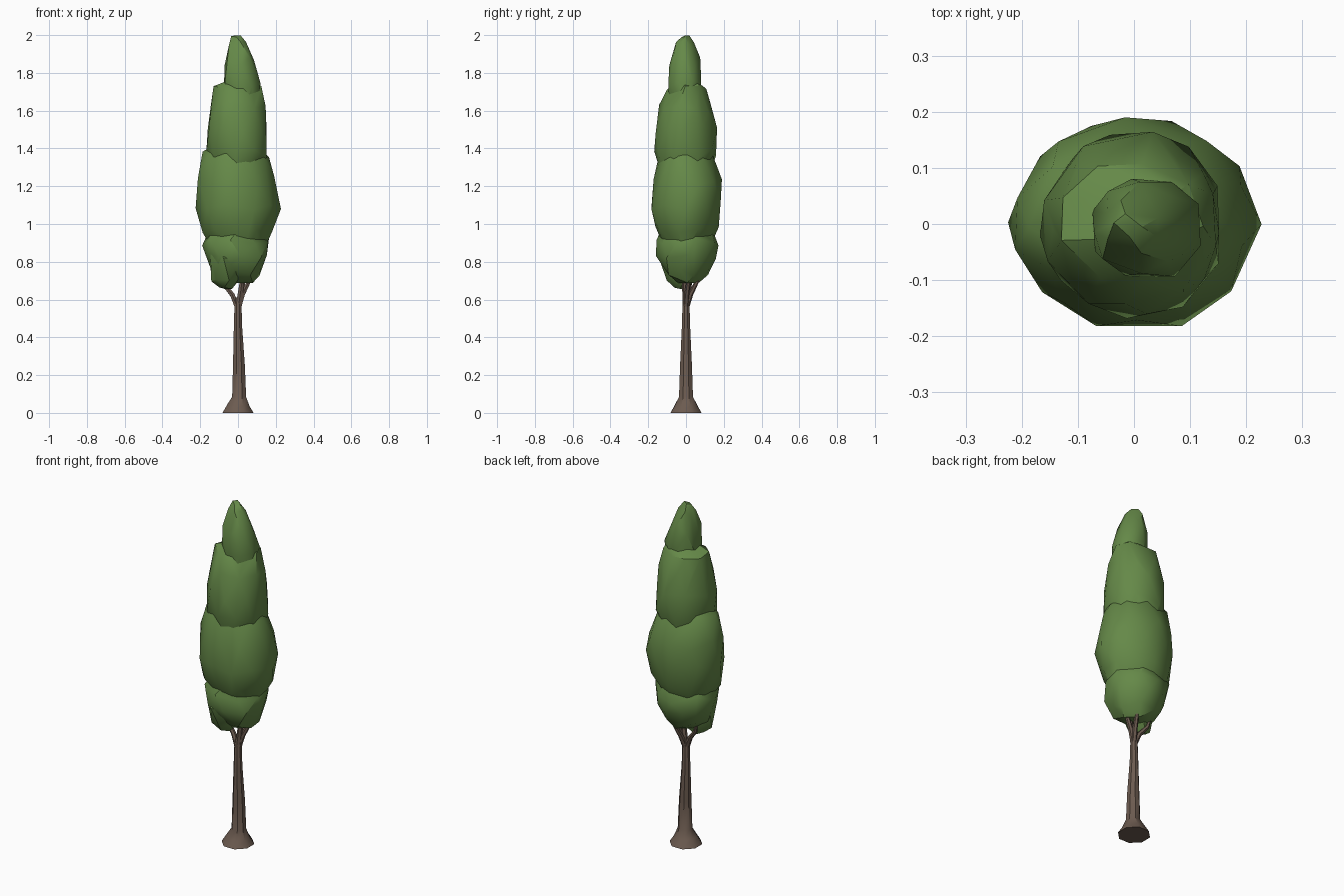
import bpy, bmesh, math, random
from mathutils import Vector

random.seed(4)
cube = bpy.data.objects.get("Cube")
if cube:
    bpy.data.objects.remove(cube)


def material(name, rgb):
    m = bpy.data.materials.new(name)
    m.use_nodes = True
    m.diffuse_color = (*rgb, 1)
    m.node_tree.nodes["Principled BSDF"].inputs["Base Color"].default_value = (*rgb, 1)
    return m


leaf = material("leaf_green", (0.13, 0.25, 0.065))
bark = material("bark_brown", (0.15, 0.105, 0.08))


def finish(name, bm, mat, angle):
    bmesh.ops.recalc_face_normals(bm, faces=bm.faces)
    mesh = bpy.data.meshes.new(name)
    bm.to_mesh(mesh)
    bm.free()
    mesh.materials.append(mat)
    ob = bpy.data.objects.new(name, mesh)
    bpy.context.collection.objects.link(ob)
    bpy.ops.object.select_all(action="DESELECT")
    ob.select_set(True)
    bpy.context.view_layer.objects.active = ob
    bpy.ops.object.shade_smooth_by_angle(angle=math.radians(angle))


def foliage(name, rings, sides):
    """Faceted lobe: hull around uneven rings of (z, x min, x max, y min, y max)."""
    bm = bmesh.new()
    for i, (z, x0, x1, y0, y1) in enumerate(rings):
        end = i in (0, len(rings) - 1)
        n = 4 if end else sides
        for k in range(n):
            a = math.tau * (k + 0.5 * (i % 2) + random.uniform(-0.15, 0.15)) / n
            r = random.uniform(0.98, 1.06)
            dz = random.uniform(-1, 1) * (0.005 if end else 0.025)
            bm.verts.new(((x0 + x1) / 2 + (x1 - x0) / 2 * r * math.cos(a),
                          (y0 + y1) / 2 + (y1 - y0) / 2 * r * math.sin(a), z + dz))
    hull = bmesh.ops.convex_hull(bm, input=bm.verts)
    loose = {v for v in hull["geom_interior"] + hull["geom_unused"]
             if isinstance(v, bmesh.types.BMVert)}
    bmesh.ops.delete(bm, geom=list(loose), context="VERTS")
    finish(name, bm, leaf, 32)


def limb(name, path, sides):
    """Tapered tube through (x, y, z, radius) points."""
    bm = bmesh.new()
    pts = [Vector(p[:3]) for p in path]
    rings = []
    for i, p in enumerate(pts):
        d = pts[min(i + 1, len(pts) - 1)] - pts[max(i - 1, 0)]
        q = Vector((0, 0, 1)).rotation_difference(d) if i else Vector((0, 0, 1)).rotation_difference(Vector((0, 0, 1)))
        rings.append([bm.verts.new(p + q @ Vector((math.cos(a), math.sin(a), 0)) * path[i][3])
                      for a in (math.tau * (k + 0.5) / sides for k in range(sides))])
    for low, high in zip(rings, rings[1:]):
        for k in range(sides):
            j = (k + 1) % sides
            bm.faces.new((low[k], low[j], high[j], high[k]))
    bm.faces.new(rings[0])
    bm.faces.new(rings[-1])
    finish(name, bm, bark, 40)


# Trunk with flared foot
limb("trunk", [(0, 0, 0, .089), (.002, 0, .04, .064), (.006, 0, .085, .04),
               (.005, 0, .25, .034), (0, 0, .45, .024), (0, 0, .575, .02), (0, 0, .61, .014)], 8)

# Forked branches reaching into the foliage
limb("left_branch", [(.004, 0, .56, .016), (.025, .005, .63, .014), (.065, .015, .71, .011), (.085, .02, .8, .007)], 6)
limb("right_branch", [(-.004, 0, .56, .016), (-.03, .005, .625, .014), (-.075, .02, .68, .011), (-.1, .03, .78, .007)], 6)
limb("back_branch", [(.002, .002, .56, .016), (.015, .025, .63, .014), (.03, .06, .7, .011), (.03, .07, .8, .007)], 6)
limb("centre_branch", [(.002, 0, .56, .018), (.015, -.005, .65, .015), (.03, -.01, .76, .012), (.03, 0, .9, .008)], 6)

# Foliage lobes, lowest to highest
foliage("lower_foliage", [(.69, -.07, .08, -.04, .07), (.74, -.14, .12, -.11, .12),
                          (.84, -.17, .15, -.155, .155), (.91, -.18, .17, -.15, .17),
                          (1.0, -.14, .13, -.12, .13)], 9)
foliage("low_right_clump", [(.66, -.1, -.03, -.06, .01), (.72, -.14, .02, -.1, .04),
                            (.82, -.15, .03, -.14, .06), (.92, -.12, .0, -.12, .04)], 7)
foliage("middle_foliage", [(.83, -.1, .12, -.1, .1), (.97, -.195, .185, -.155, .165),
                           (1.1, -.215, .215, -.19, .19), (1.23, -.21, .2, -.17, .18),
                           (1.36, -.18, .16, -.14, .145), (1.45, -.1, .09, -.1, .08)], 10)
foliage("upper_foliage", [(1.18, -.1, .1, -.1, .1), (1.37, -.16, .16, -.17, .16),
                          (1.5, -.16, .155, -.165, .16), (1.62, -.145, .145, -.135, .135),
                          (1.71, -.13, .12, -.1, .11), (1.76, -.05, .09, -.05, .06)], 9)
foliage("top_foliage", [(1.55, -.06, .1, -.08, .07), (1.74, -.075, .123, -.1, .083),
                        (1.86, -.072, .085, -.087, .075), (1.94, -.052, .045, -.055, .045),
                        (1.993, -.035, .015, -.022, .018)], 8)
